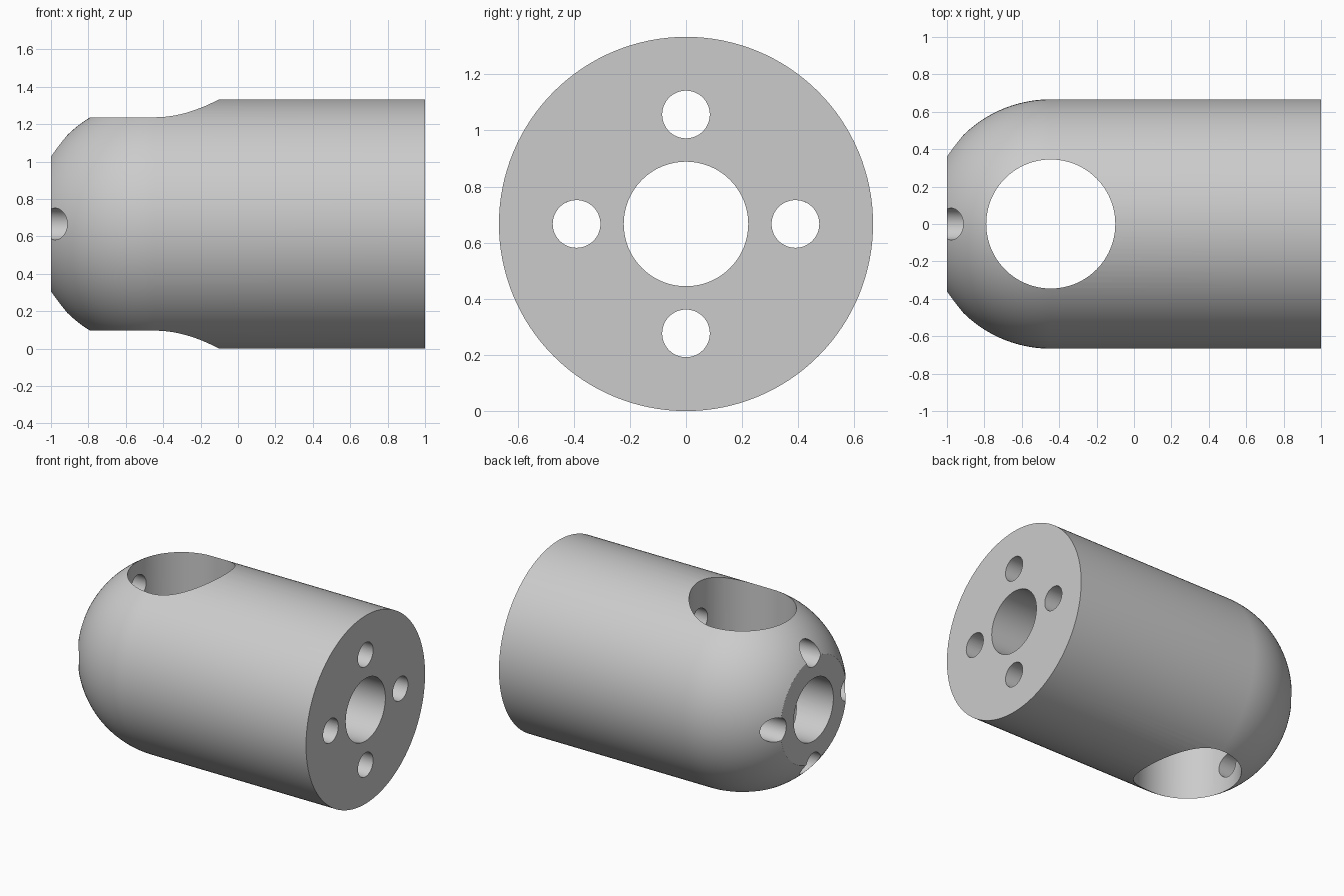
import bpy, bmesh, math
from mathutils import Matrix, Vector

default = bpy.data.objects.get("Cube")
if default:
    bpy.data.objects.remove(default, do_unlink=True)

R = 2 / 3              # body radius, also the height of its axis
DOME_X = -0.445        # centre of the dome and of the cross bore
SEGMENTS = 128

grey = bpy.data.materials.new("light grey")
grey.use_nodes = True
colour = (0.6, 0.6, 0.6, 1)
grey.diffuse_color = colour
grey.node_tree.nodes["Principled BSDF"].inputs["Base Color"].default_value = colour


def make_object(name, bm):
    bmesh.ops.recalc_face_normals(bm, faces=bm.faces)
    mesh = bpy.data.meshes.new(name)
    bm.to_mesh(mesh)
    bm.free()
    mesh.materials.append(grey)
    obj = bpy.data.objects.new(name, mesh)
    bpy.context.collection.objects.link(obj)
    return obj


def turned_solid(name, profile):
    """Closed solid turned about the long axis from (x, radius) points."""
    bm = bmesh.new()
    rings = []
    for x, r in profile:
        angles = [math.tau * i / SEGMENTS for i in range(SEGMENTS)]
        rings.append([bm.verts.new((x, r * math.cos(a), R + r * math.sin(a))) for a in angles])
    for a, b in zip(rings, rings[1:]):
        for i in range(SEGMENTS):
            j = (i + 1) % SEGMENTS
            bm.faces.new((a[i], a[j], b[j], b[i]))
    bm.faces.new(rings[0])
    bm.faces.new(rings[-1])
    return make_object(name, bm)


def drill(body, name, radius, centre, axis, segments):
    """Cut a round through hole along the given axis."""
    bm = bmesh.new()
    turn = Vector((0, 0, 1)).rotation_difference(Vector(axis)).to_matrix().to_4x4()
    bmesh.ops.create_cone(bm, cap_ends=True, segments=segments, radius1=radius,
                          radius2=radius, depth=3, matrix=Matrix.Translation(centre) @ turn)
    cutter = make_object(name, bm)
    cutter.hide_render = True
    mod = body.modifiers.new(name, 'BOOLEAN')
    mod.operation = 'DIFFERENCE'
    mod.solver = 'EXACT'
    mod.object = cutter
    bpy.context.view_layer.objects.active = body
    bpy.ops.object.modifier_apply(modifier=name)
    bpy.data.objects.remove(cutter, do_unlink=True)


# Cylinder with a truncated spherical nose
nose_angle = math.acos((1 + DOME_X) / R)
steps = 24
profile = []
for i in range(steps + 1):
    a = nose_angle + (math.pi / 2 - nose_angle) * i / steps
    profile.append((DOME_X - R * math.cos(a), R * math.sin(a)))
profile.append((1, R))
body = turned_solid("domed_body", profile)

# Vertical cross bore, central bore and ring of four small holes
drill(body, "cross_bore", 0.345, (DOME_X, 0, R), (0, 0, 1), 96)
drill(body, "central_bore", 0.222, (0, 0, R), (1, 0, 0), 64)
for k in range(4):
    a = k * math.pi / 2
    centre = (0, 0.39 * math.cos(a), R + 0.39 * math.sin(a))
    drill(body, f"small_hole_{k + 1}", 0.085, centre, (1, 0, 0), 48)

# Smooth curved walls, crisp rims
bpy.ops.object.select_all(action='DESELECT')
body.select_set(True)
bpy.context.view_layer.objects.active = body
bpy.ops.object.shade_smooth_by_angle(angle=math.radians(25))
